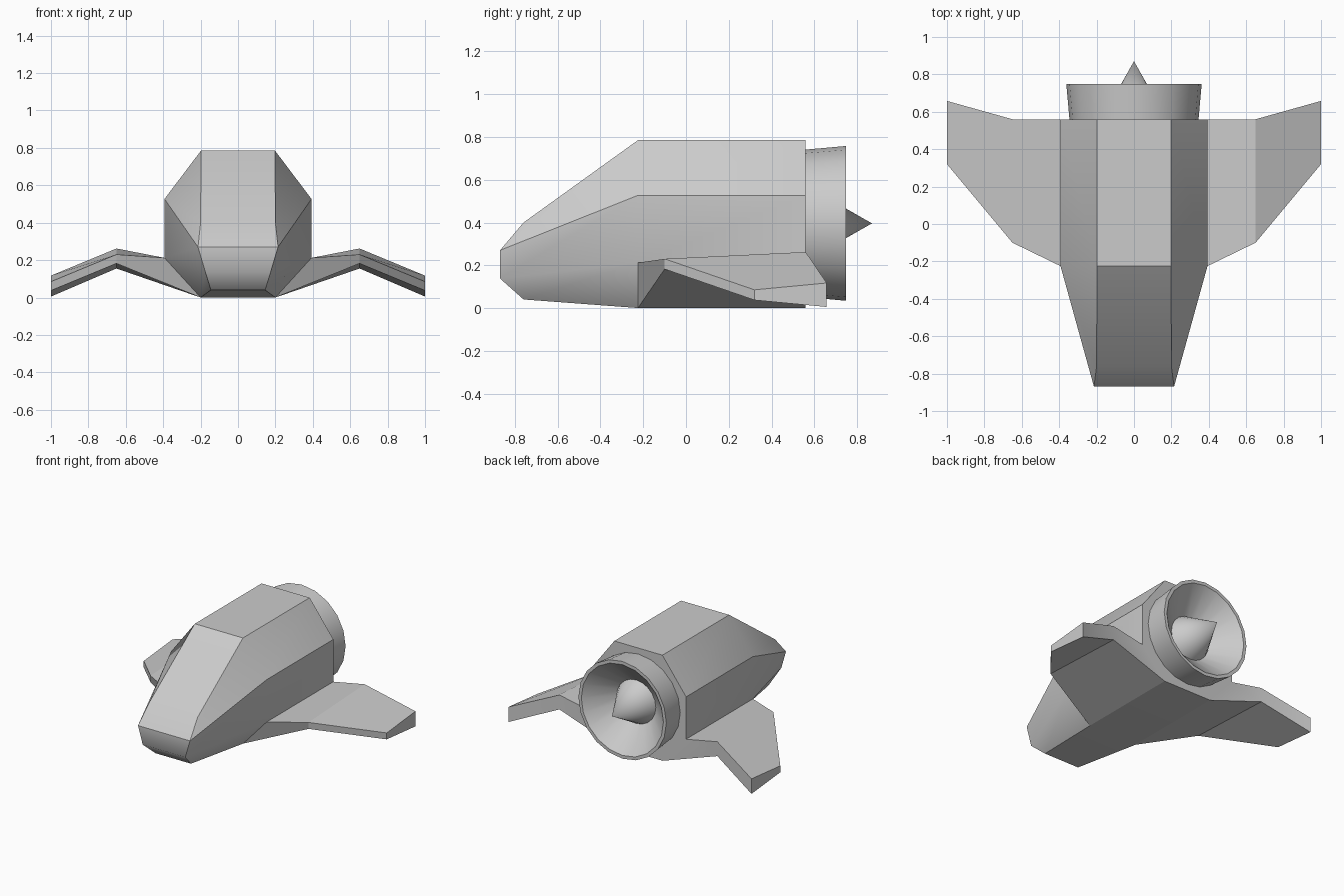
import bpy, bmesh, math

if "Cube" in bpy.data.objects:
    bpy.data.objects.remove(bpy.data.objects["Cube"])

def finish(bm, name, angle=30):
    bmesh.ops.recalc_face_normals(bm, faces=bm.faces)
    me = bpy.data.meshes.new(name)
    bm.to_mesh(me)
    bm.free()
    ob = bpy.data.objects.new(name, me)
    bpy.context.collection.objects.link(ob)
    bpy.ops.object.select_all(action='DESELECT')
    ob.select_set(True)
    bpy.context.view_layer.objects.active = ob
    bpy.ops.object.shade_smooth_by_angle(angle=math.radians(angle))
    return ob

def bridge(bm, a, b, skip=()):
    n = len(a)
    for i in range(n):
        if i not in skip:
            bm.faces.new((a[i], a[(i + 1) % n], b[(i + 1) % n], b[i]))

def ring(bm, half):
    """Right-hand points (top to bottom), then their mirror images."""
    pts = half + [(-x, y, z) for x, y, z in reversed(half)]
    return [bm.verts.new(p) for p in pts]

# Fuselage: eight-sided section, tapering to a blunt chiselled nose
section = [(0.198, 0.785), (0.393, 0.527), (0.393, 0.212), (0.2, 0.0)]
nose = [(0.2, -0.76, 0.40), (0.214, -0.87, 0.27), (0.175, -0.87, 0.138), (0.145, -0.76, 0.04)]
bm = bmesh.new()
back = ring(bm, [(x, 0.56, z) for x, z in section])
mid = ring(bm, [(x, -0.225, z) for x, z in section])
tip = ring(bm, nose)
bridge(bm, back, mid, skip=(2, 4))      # the wings grow out of the skipped panels
bridge(bm, mid, tip)
bm.faces.new(back)
for i in range(3):
    bm.faces.new((tip[i], tip[i + 1], tip[6 - i], tip[7 - i]))
hull = finish(bm, "fuselage")
# rounded chin: keep the lower nose edge soft
chin = {v.index for v in hull.data.vertices if abs(v.co.z - 0.138) < 0.001}
rim = {v.index for v in hull.data.vertices if v.co.y < -0.7} - chin
for e in hull.data.edges:
    vs = set(e.vertices)
    if vs & chin and not vs & rim:
        e.use_edge_sharp = False

# Cranked wings: stations of front-top, back-top, back-bottom, front-bottom
stations = [
    [(0.393, -0.225, 0.212), (0.393, 0.56, 0.212), (0.2, 0.56, 0.0), (0.2, -0.225, 0.0)],
    [(0.65, -0.10, 0.23), (0.65, 0.56, 0.262), (0.65, 0.56, 0.155), (0.65, -0.10, 0.182)],
    [(1.0, 0.32, 0.085), (1.0, 0.658, 0.117), (1.0, 0.658, 0.005), (1.0, 0.32, 0.037)],
]
bm = bmesh.new()
rows = [[bm.verts.new(p) for p in s] for s in stations]
for a, b in zip(rows, rows[1:]):
    bridge(bm, a, b)
bm.faces.new(rows[-1])
wings = finish(bm, "wings")
wings.modifiers.new("mirror", 'MIRROR')

def lathe(name, profile, n):
    """Revolve (radius, y) points around the engine axis."""
    bm = bmesh.new()
    loops = []
    for r, y in profile:
        loops.append([bm.verts.new((r * math.cos(math.tau * i / n), y,
                                    0.396 + r * math.sin(math.tau * i / n))) for i in range(n)])
    for a, b in zip(loops, loops[1:]):
        bridge(bm, a, b)
    bm.faces.new(loops[-1])
    bmesh.ops.remove_doubles(bm, verts=bm.verts, dist=0.0001)
    return finish(bm, name)

# Engine nozzle with inner funnel, and its exhaust spike
lathe("engine_nozzle", [(0.345, 0.56), (0.362, 0.748), (0.338, 0.748), (0.15, 0.575)], 20)

bm = bmesh.new()
bmesh.ops.create_cone(bm, cap_ends=True, segments=20, radius1=0.165, radius2=0, depth=0.29)
spike = finish(bm, "exhaust_spike")
spike.rotation_euler = (-math.pi / 2, 0, 0)
spike.location = (0, 0.725, 0.396)
